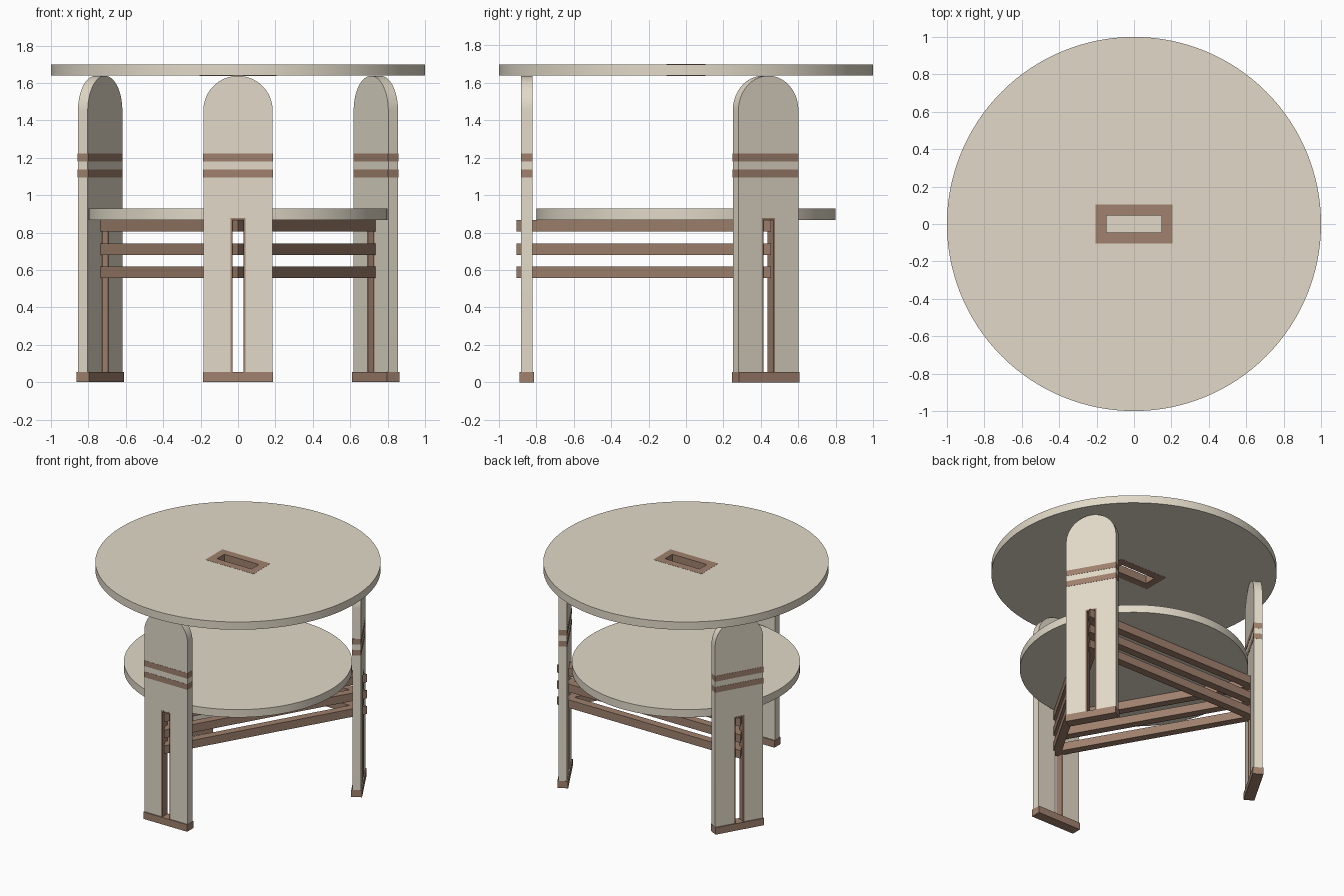
import bpy, bmesh
from math import sin, cos, pi, radians
from mathutils import Matrix

if "Cube" in bpy.data.objects:
    bpy.data.objects.remove(bpy.data.objects["Cube"])


def material(name, rgb):
    m = bpy.data.materials.new(name)
    m.diffuse_color = (*rgb, 1)
    m.use_nodes = True
    m.node_tree.nodes["Principled BSDF"].inputs["Base Color"].default_value = m.diffuse_color
    return m


CREAM = material("cream", (0.76, 0.70, 0.58))
BROWN = material("brown", (0.35, 0.22, 0.155))


def arc(r, n, cy=0.0, start=0.0, sweep=2 * pi):
    return [(r * cos(start + sweep * i / n), cy + r * sin(start + sweep * i / n)) for i in range(n)]


def rect(hx, y0, y1):
    return [(-hx, y0), (hx, y0), (hx, y1), (-hx, y1)]


def slab(name, loops, thickness, mat, matrix):
    """Extrude outline loops (later loops are holes) into a solid centred on its plane."""
    curve = bpy.data.curves.new(name, 'CURVE')
    curve.dimensions = '2D'
    curve.fill_mode = 'BOTH'
    curve.extrude = thickness / 2
    for loop in loops:
        s = curve.splines.new('POLY')
        s.points.add(len(loop) - 1)
        for p, (x, y) in zip(s.points, loop):
            p.co = (x, y, 0, 1)
        s.use_cyclic_u = True
    tmp = bpy.data.objects.new(name + "_outline", curve)
    bpy.context.collection.objects.link(tmp)
    dg = bpy.context.evaluated_depsgraph_get()
    mesh = bpy.data.meshes.new_from_object(tmp.evaluated_get(dg))
    bpy.data.objects.remove(tmp)
    bpy.data.curves.remove(curve)
    bm = bmesh.new()
    bm.from_mesh(mesh)
    bmesh.ops.remove_doubles(bm, verts=bm.verts, dist=1e-5)
    bmesh.ops.recalc_face_normals(bm, faces=bm.faces)
    bm.to_mesh(mesh)
    bm.free()
    mesh.name = name
    mesh.materials.clear()
    mesh.materials.append(mat)
    ob = bpy.data.objects.new(name, mesh)
    bpy.context.collection.objects.link(ob)
    ob.matrix_world = matrix
    return ob


def at_z(z):
    return Matrix.Translation((0, 0, z))


# Table top with a framed rectangular opening, and the lower shelf
slab("table_top", [arc(1.0, 128), rect(0.206, -0.105, 0.105)], 0.06, CREAM, at_z(1.669))
slab("top_opening_frame", [rect(0.206, -0.105, 0.105), rect(0.148, -0.045, 0.045)],
     0.062, BROWN, at_z(1.669))
slab("lower_shelf", [arc(0.8, 128)], 0.06, CREAM, at_z(0.898))

# Three triangular stretcher rings, corners passing through the leg slots
for label, z in (("lower", 0.589), ("middle", 0.711), ("upper", 0.836)):
    slab(label + "_stretcher", [arc(0.906, 3, start=-pi / 2), arc(0.786, 3, start=-pi / 2)],
         0.062, BROWN, at_z(z))

# Leg outline: arched plank with a slot open at the foot
W, FOOT, SLOT, SLOT_TOP = 0.185, 0.054, 0.04, 0.877
leg = [(-W, FOOT), (-SLOT, FOOT), (-SLOT, SLOT_TOP), (SLOT, SLOT_TOP), (SLOT, FOOT), (W, FOOT)]
leg += arc(W, 40, cy=1.453, sweep=pi) + [(-W, 1.453)]
T = 0.01
lining = [(-SLOT, FOOT), (-SLOT, SLOT_TOP), (SLOT, SLOT_TOP), (SLOT, FOOT), (SLOT - T, FOOT),
          (SLOT - T, SLOT_TOP - T), (T - SLOT, SLOT_TOP - T), (T - SLOT, FOOT)]

for side, angle in (("front", 0), ("right", 120), ("left", 240)):
    place = (Matrix.Rotation(radians(angle), 4, 'Z') @ Matrix.Translation((0, -0.851, 0))
             @ Matrix.Rotation(pi / 2, 4, 'X'))
    slab(side + "_leg", [leg], 0.06, CREAM, place)
    slab(side + "_slot_lining", [lining], 0.062, BROWN, place)
    slab(side + "_foot", [rect(0.187, 0, FOOT)], 0.076, BROWN, place)
    slab(side + "_lower_band", [rect(0.186, 1.094, 1.137)], 0.063, BROWN, place)
    slab(side + "_upper_band", [rect(0.186, 1.180, 1.223)], 0.063, BROWN, place)

# Smooth rims and arches, crisp edges
for ob in bpy.context.collection.objects:
    ob.select_set(True)
    bpy.context.view_layer.objects.active = ob
bpy.ops.object.shade_smooth_by_angle(angle=radians(30))
